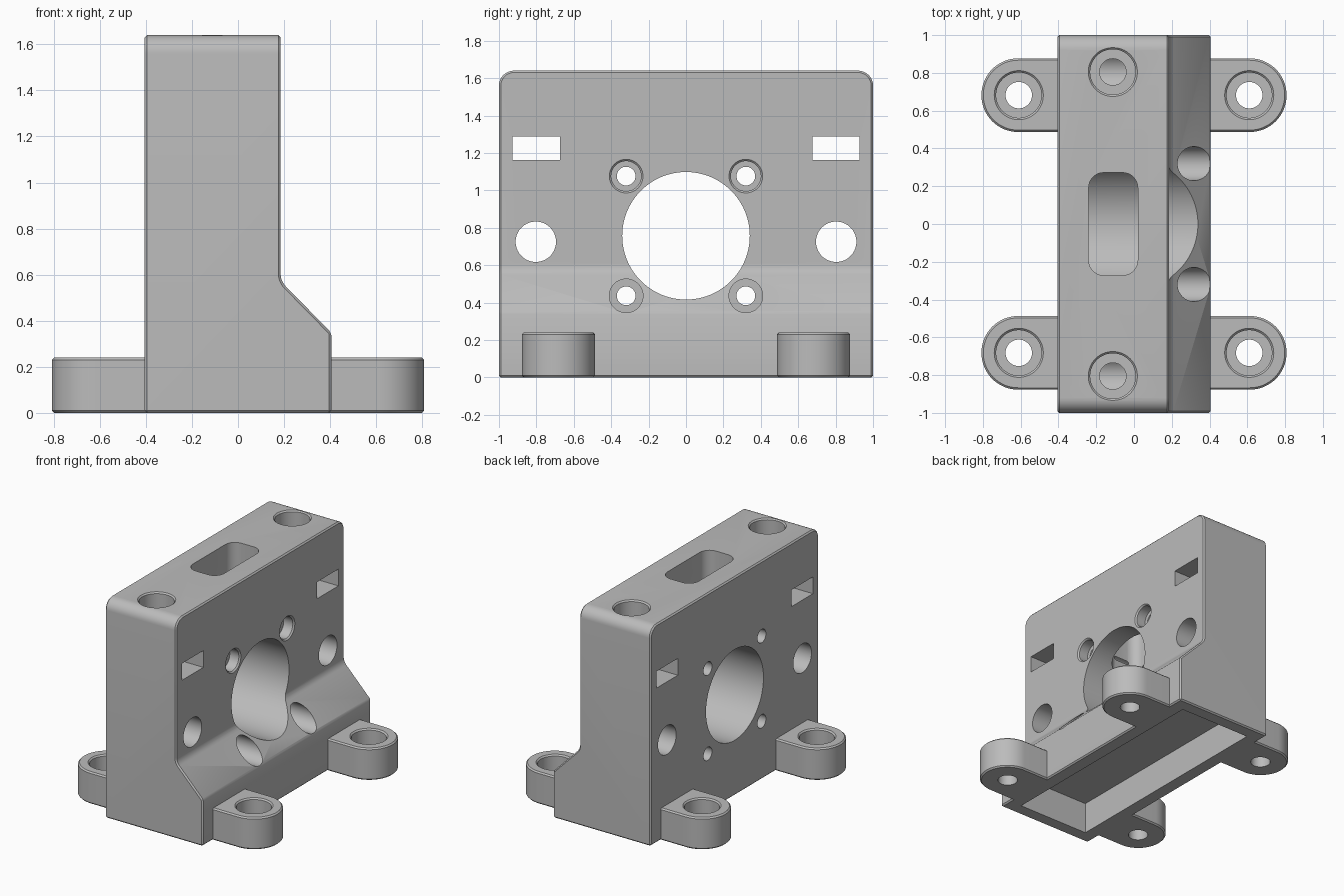
import bpy, bmesh, math
from mathutils import Matrix, Vector

if "Cube" in bpy.data.objects:
    bpy.data.objects.remove(bpy.data.objects["Cube"])

grey = bpy.data.materials.new("light grey")
grey.diffuse_color = (0.5, 0.5, 0.5, 1)
grey.use_nodes = True
grey.node_tree.nodes["Principled BSDF"].inputs["Base Color"].default_value = grey.diffuse_color


def to_object(name, bm):
    bmesh.ops.recalc_face_normals(bm, faces=bm.faces)
    mesh = bpy.data.meshes.new(name)
    bm.to_mesh(mesh)
    bm.free()
    mesh.materials.append(grey)
    ob = bpy.data.objects.new(name, mesh)
    bpy.context.collection.objects.link(ob)
    return ob


def prism(points, offset):
    """Extrude a closed outline along offset."""
    bm = bmesh.new()
    face = bm.faces.new([bm.verts.new(p) for p in points])
    new = bmesh.ops.extrude_face_region(bm, geom=[face])["geom"]
    verts = [g for g in new if isinstance(g, bmesh.types.BMVert)]
    bmesh.ops.translate(bm, verts=verts, vec=offset)
    if not face.is_valid or all(f is not face for f in bm.faces):
        bmesh.ops.holes_fill(bm, edges=bm.edges)
    bmesh.ops.recalc_face_normals(bm, faces=bm.faces)
    return bm


def soften(bm, width=0.01):
    sharp = [e for e in bm.edges if e.calc_face_angle(0) > math.radians(40)]
    bmesh.ops.bevel(bm, geom=sharp, offset=width, segments=1, affect='EDGES')


def box(lo, hi):
    bm = bmesh.new()
    bmesh.ops.create_cube(bm, size=1)
    lo, hi = Vector(lo), Vector(hi)
    for v in bm.verts:
        v.co = (lo + hi) / 2 + v.co * (hi - lo)
    return bm


def lathe(profile, loc, along_x=False, n=64):
    """Solid of revolution from (radius, height) pairs, about z or x."""
    bm = bmesh.new()
    rings = [[bm.verts.new((r * math.cos(2 * math.pi * i / n),
                            r * math.sin(2 * math.pi * i / n), h))
              for i in range(n)] for r, h in profile]
    for a, b in zip(rings, rings[1:]):
        for i in range(n):
            j = (i + 1) % n
            bm.faces.new((a[i], a[j], b[j], b[i]))
    bm.faces.new(rings[0][::-1])
    bm.faces.new(rings[-1])
    if along_x:
        bm.transform(Matrix.Rotation(math.pi / 2, 4, 'Y'))
    bm.transform(Matrix.Translation(loc))
    return bm


def counterbore(small, big, start, step, top):
    """Stepped hole with a small chamfer at its mouth."""
    return [(small, start), (small, step), (big, step), (big, top - 0.01),
            (big + 0.01, top), (big + 0.01, top + 0.2)]


def cut(ob, bm):
    cutter = to_object("cutter", bm)
    cutter.hide_render = True
    mod = ob.modifiers.new("cut", 'BOOLEAN')
    mod.operation, mod.solver, mod.object = 'DIFFERENCE', 'EXACT', cutter
    deps = bpy.context.evaluated_depsgraph_get()
    mesh = bpy.data.meshes.new_from_object(ob.evaluated_get(deps))
    ob.modifiers.clear()
    ob.data = mesh
    bpy.data.objects.remove(cutter)


def smooth(ob):
    bpy.ops.object.select_all(action='DESELECT')
    ob.select_set(True)
    bpy.context.view_layer.objects.active = ob
    bpy.ops.object.shade_smooth_by_angle(angle=math.radians(30))


# Upright block: side profile with a filleted, sloped foot
R = 0.08
fillet = [(0.185 + R - R * math.cos(a), 0.605 - R * math.sin(a))
          for a in (math.radians(45 * i / 6) for i in range(7))]
outline = [(-0.405, 0), (-0.405, 1.64), (0.185, 1.64)] + fillet + [(0.405, 0.348), (0.405, 0)]
bm = prism([(x, -1, z) for x, z in outline], (0, 2, 0))
corners = [e for e in bm.edges
           if all(v.co.z > 1.63 for v in e.verts)
           and abs(e.verts[0].co.y - e.verts[1].co.y) < 0.01]
bmesh.ops.bevel(bm, geom=corners, offset=0.08, segments=8, profile=0.5, affect='EDGES')
soften(bm)
block = to_object("upright_block", bm)

# Underside pocket and large motor bore
cut(block, box((-0.3, -0.9, -0.2), (0.3, 0.9, 0.24)))
cut(block, lathe([(0.341, -0.7), (0.341, 0.7)], (0, 0, 0.757), True, 96))

# Rounded window in the top, down into the bore
bm = box((-0.24, -0.272, 0.757), (0.02, 0.272, 1.9))
upright = [e for e in bm.edges if abs(e.verts[0].co.z - e.verts[1].co.z) > 0.5]
bmesh.ops.bevel(bm, geom=upright, offset=0.08, segments=8, profile=0.5, affect='EDGES')
cut(block, bm)

for s in (-1, 1):
    # Screw holes around the bore, recessed from the sloped side
    cut(block, lathe(counterbore(0.05, 0.08, -0.7, 0.1, 0.185), (0, s * 0.32, 1.076), True))
    cut(block, lathe([(0.05, -0.7), (0.05, 0.1), (0.09, 0.1), (0.09, 0.7)],
                     (0, s * 0.32, 0.436), True))
    # Plain side holes, nut slots and recessed top screw holes
    cut(block, lathe([(0.108, -0.7), (0.108, 0.7)], (0, s * 0.803, 0.725), True))
    y0, y1 = sorted((s * 0.675, s * 0.928))
    cut(block, box((-0.7, y0, 1.162), (0.7, y1, 1.288)))
    cut(block, lathe(counterbore(0.07, 0.12, 0.725, 1.5, 1.64), (-0.112, s * 0.805, 0)))
smooth(block)

# Four round-ended mounting feet with recessed screw holes
for sx, side in ((-1, "left"), (1, "right")):
    for sy, end in ((-1, "front"), (1, "back")):
        arc = [(0.613 + 0.195 * math.cos(a), 0.195 * math.sin(a))
               for a in (math.radians(-90 + 180 * i / 32) for i in range(33))]
        pts = [(0.36, -0.195)] + arc + [(0.36, 0.195)]
        bm = prism([(sx * x, sy * 0.682 + y, 0) for x, y in pts], (0, 0, 0.24))
        soften(bm)
        foot = to_object(f"mounting_foot_{end}_{side}", bm)
        cut(foot, lathe(counterbore(0.07, 0.12, -0.2, 0.11, 0.24),
                        (sx * 0.61, sy * 0.682, 0)))
        smooth(foot)
